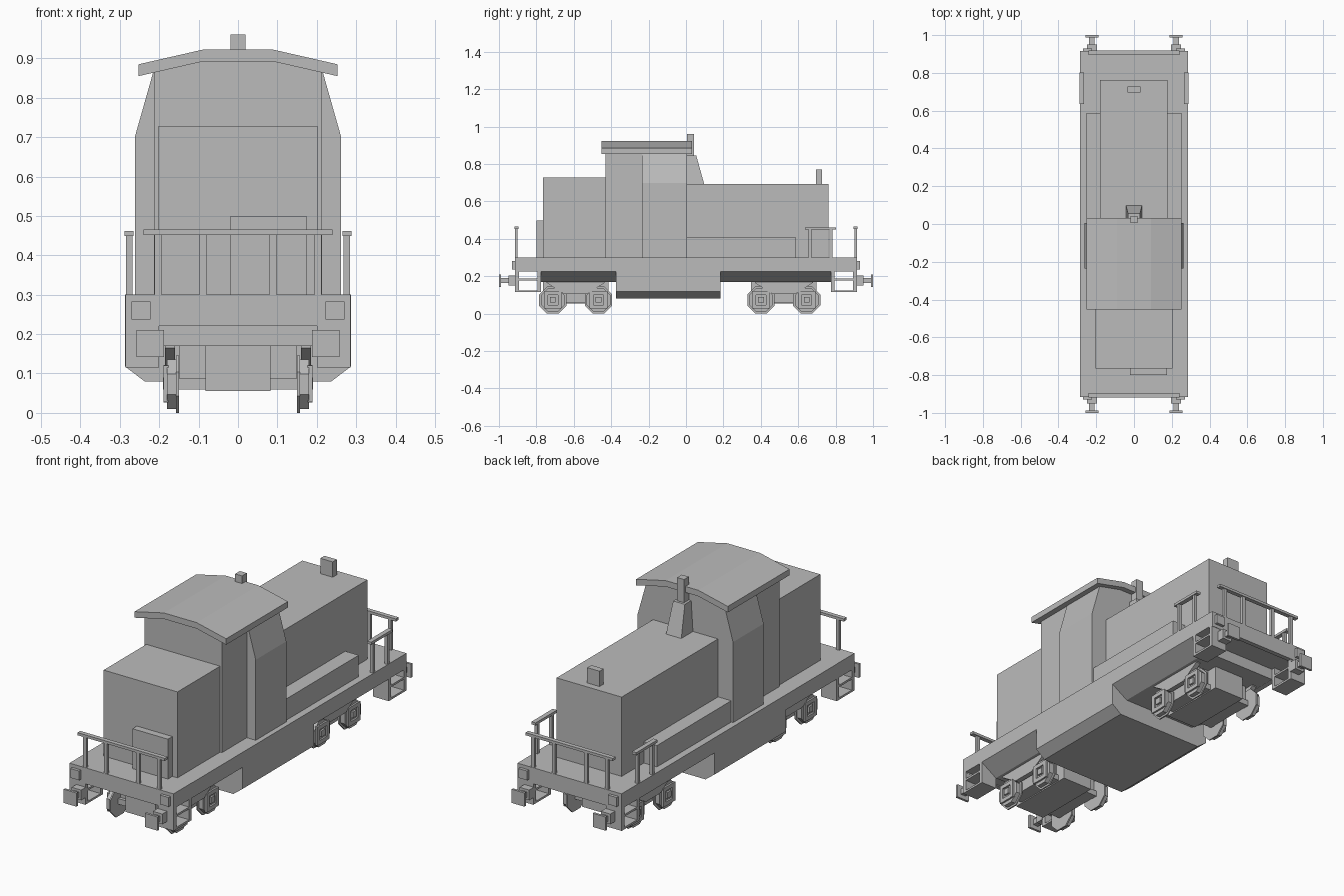
import bpy, bmesh, math
from mathutils import Matrix

if "Cube" in bpy.data.objects:
    bpy.data.objects.remove(bpy.data.objects["Cube"])

grey = bpy.data.materials.new("plain_grey")
grey.diffuse_color = (0.5, 0.5, 0.5, 1)
grey.use_nodes = True
grey.node_tree.nodes["Principled BSDF"].inputs["Base Color"].default_value = grey.diffuse_color


def finish(name, bm):
    bmesh.ops.recalc_face_normals(bm, faces=bm.faces)
    me = bpy.data.meshes.new(name)
    bm.to_mesh(me)
    bm.free()
    me.materials.append(grey)
    ob = bpy.data.objects.new(name, me)
    bpy.context.collection.objects.link(ob)
    return ob


def box(name, x0, x1, y0, y1, z0, z1, top=None):
    """Box from its limits; top = (x0, x1, y0, y1) tapers the upper face."""
    bm = bmesh.new()
    t = top or (x0, x1, y0, y1)
    lo = [bm.verts.new((x, y, z0)) for x, y in ((x0, y0), (x1, y0), (x1, y1), (x0, y1))]
    hi = [bm.verts.new((x, y, z1)) for x, y in ((t[0], t[2]), (t[1], t[2]), (t[1], t[3]), (t[0], t[3]))]
    bm.faces.new(lo)
    bm.faces.new(hi)
    for i in range(4):
        j = (i + 1) % 4
        bm.faces.new((lo[i], lo[j], hi[j], hi[i]))
    return finish(name, bm)


def extrude(name, pts, vec, place):
    """Polygon placed in space and pushed along vec."""
    bm = bmesh.new()
    f = bm.faces.new([bm.verts.new(place(*p)) for p in pts])
    r = bmesh.ops.extrude_face_region(bm, geom=[f])
    bmesh.ops.translate(bm, vec=vec, verts=[v for v in r["geom"] if isinstance(v, bmesh.types.BMVert)])
    return finish(name, bm)


def along_y(name, half, y0, y1):
    """Symmetric x/z profile, given for the +x side, run along y."""
    pts = half + [(-x, z) for x, z in reversed(half)]
    return extrude(name, pts, (0, y1 - y0, 0), lambda x, z: (x, y0, z))


def disc(name, x0, x1, y, z, r, n=8):
    bm = bmesh.new()
    m = (Matrix.Translation(((x0 + x1) / 2, y, z)) @ Matrix.Rotation(math.pi / 2, 4, 'Y')
         @ Matrix.Rotation(math.pi / n, 4, 'Z'))
    rr = r / math.cos(math.pi / n)
    bmesh.ops.create_cone(bm, cap_ends=True, segments=n, radius1=rr, radius2=rr,
                          depth=abs(x1 - x0), matrix=m)
    return finish(name, bm)


def side_box(name, s, x0, x1, *rest):
    a, b = sorted((s * x0, s * x1))
    return box(name, a, b, *rest)


def end_box(name, e, x0, x1, y0, y1, z0, z1):
    a, b = sorted((e * y0, e * y1))
    return box(name, x0, x1, a, b, z0, z1)


# underframe: sloping over the bogies, deep tank in the middle
along_y("underframe", [(0.287, 0.30), (0.287, 0.225), (0.2, 0.17)], -0.775, 0.775)
along_y("centre_tank", [(0.287, 0.30), (0.287, 0.118), (0.237, 0.08)], -0.375, 0.185)

# hoods and side boxes
box("front_hood", -0.203, 0.203, -0.765, -0.42, 0.30, 0.727)
box("front_locker", -0.02, 0.175, -0.80, -0.76, 0.30, 0.498)
box("rear_hood", -0.18, 0.178, 0.0, 0.762, 0.30, 0.694)
box("hood_vent", -0.034, 0.034, 0.695, 0.727, 0.69, 0.77)
for s in (-1, 1):
    side_box("side_locker", s, 0.17, 0.252, 0.0, 0.588, 0.30, 0.406)

# cab
along_y("cab_front", [(0.213, 0.30), (0.213, 0.866), (0.09, 0.895)], -0.43, -0.23)
along_y("cab_wide", [(0.262, 0.30), (0.262, 0.70), (0.215, 0.866), (0.09, 0.895)], -0.235, 0.005)
outer = [(0.09, 0.922), (0.252, 0.885)]
inner = [(0.252, 0.855), (0.09, 0.892)]
roof = outer + inner + [(-x, z) for x, z in inner[::-1] + outer[::-1]]
extrude("cab_roof", roof, (0, 0.485, 0), lambda x, z: (x, -0.453, z))

# exhaust
box("exhaust_base", -0.042, 0.042, 0.0, 0.098, 0.69, 0.845, (-0.032, 0.032, 0.0, 0.055))
box("exhaust_pipe", -0.019, 0.019, 0.005, 0.042, 0.84, 0.96)

# both ends
for e in (-1, 1):
    end_box("end_deck", e, -0.262, 0.262, 0.77, 0.90, 0.225, 0.30)
    end_box("end_beam", e, -0.286, 0.286, 0.892, 0.915, 0.22, 0.30)
    end_box("end_rail", e, -0.24, 0.24, 0.896, 0.918, 0.452, 0.465)
    for s in (-1, 1):
        for x in (0.089, 0.203):
            end_box("end_rail_post", e, s * x - 0.009, s * x + 0.009, 0.9, 0.914, 0.30, 0.455)
        # steps at the corners
        a, b = sorted((s * 0.2, s * 0.286))
        end_box("step_plate", e, a, b, 0.893, 0.913, 0.115, 0.225)
        end_box("step_hanger", e, a, b, 0.775, 0.793, 0.115, 0.30)
        for z in (0.115, 0.178):
            end_box("step_tread", e, a, b, 0.78, 0.91, z, z + 0.01)
        a, b = sorted((s * 0.255, s * 0.286))
        end_box("step_side", e, a, b, 0.78, 0.91, 0.225, 0.30)
        # lamps and buffers
        a, b = sorted((s * 0.222, s * 0.27))
        end_box("lamp", e, a, b, 0.91, 0.93, 0.237, 0.283)
        c = s * 0.223
        end_box("buffer_base", e, c - 0.026, c + 0.026, 0.91, 0.95, 0.152, 0.203)
        end_box("buffer_shaft", e, c - 0.014, c + 0.014, 0.945, 0.992, 0.163, 0.191)
        end_box("buffer_plate", e, c - 0.035, c + 0.035, 0.988, 1.0, 0.142, 0.21)

# handrails at the rear steps
for s in (-1, 1):
    side_box("side_rail", s, 0.265, 0.288, 0.635, 0.802, 0.449, 0.462)
    for y in (0.662, 0.775):
        side_box("side_rail_post", s, 0.268, 0.284, y - 0.008, y + 0.008, 0.295, 0.452)

# bogies
for c in (-0.59, 0.523):
    box("bogie_core", -0.083, 0.083, c - 0.175, c + 0.175, 0.055, 0.175)
    box("bogie_frame", -0.148, 0.148, c - 0.12, c + 0.12, 0.06, 0.175)
    for s in (-1, 1):
        trapezoid = [(-0.155, 0.18), (-0.155, 0.165), (-0.06, 0.105), (0.06, 0.105), (0.155, 0.165), (0.155, 0.18)]
        extrude("bogie_side", trapezoid, (s * 0.025, 0, 0), lambda y, z: (s * 0.16, c + y, z))
        for y in (c - 0.122, c + 0.122):
            disc("wheel_flange", s * 0.150, s * 0.157, y, 0.073, 0.073)
            disc("wheel_tread", s * 0.156, s * 0.180, y, 0.073, 0.063)
            # square axle guard around the axle box
            for d in (-1, 1):
                side_box("axle_guard", s, 0.176, 0.189, y + d * 0.037 - 0.01, y + d * 0.037 + 0.01, 0.028, 0.12)
                z = 0.074 + d * 0.037
                side_box("axle_guard", s, 0.176, 0.189, y - 0.03, y + 0.03, z - 0.01, z + 0.01)
            side_box("axle_box", s, 0.176, 0.19, y - 0.015, y + 0.015, 0.06, 0.09)
            if s > 0:
                box("axle", -0.16, 0.16, y - 0.014, y + 0.014, 0.06, 0.088)
